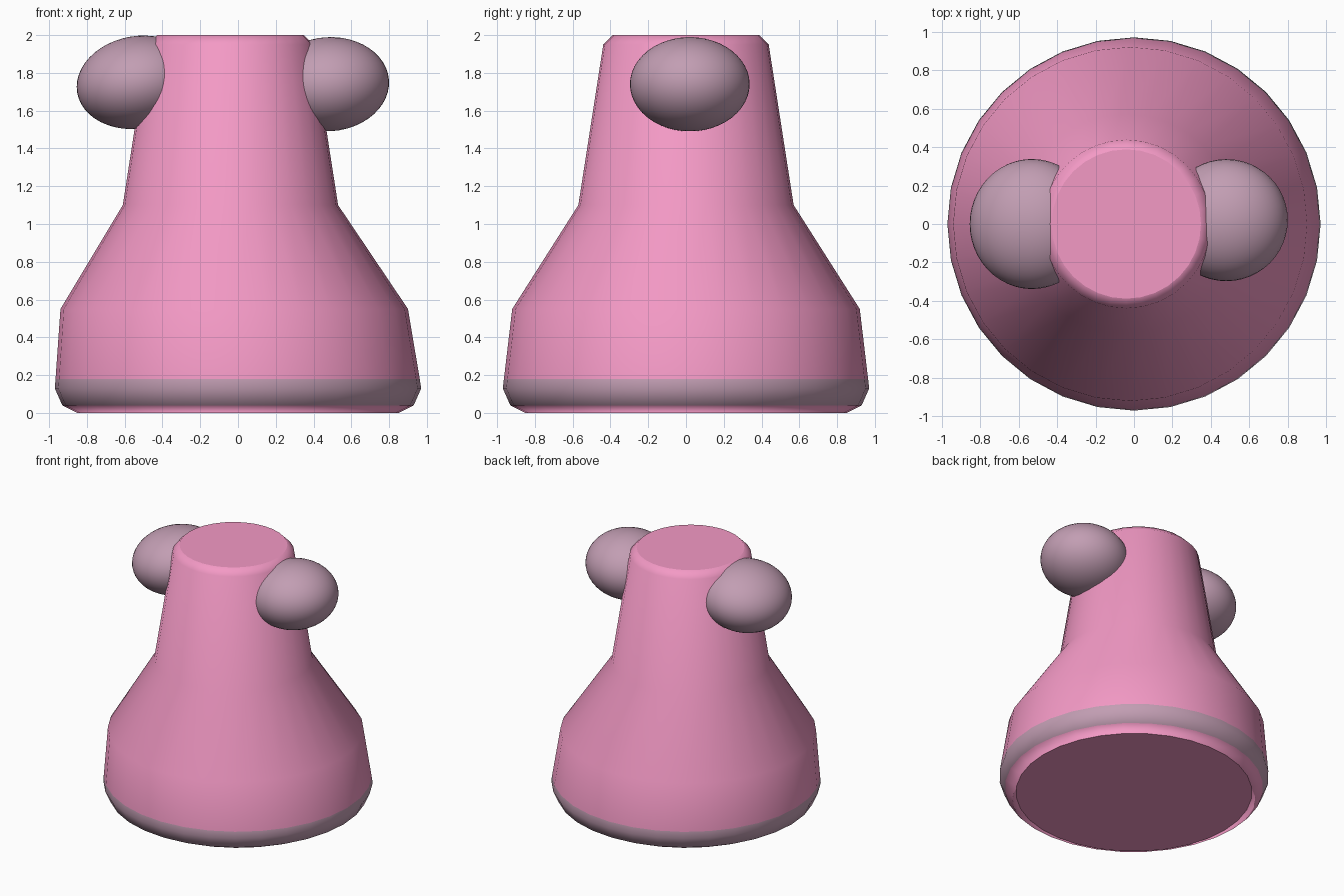
import bpy, bmesh
from math import cos, sin, tau

if "Cube" in bpy.data.objects:
    bpy.data.objects.remove(bpy.data.objects["Cube"])


def material(name, rgb):
    m = bpy.data.materials.new(name)
    m.diffuse_color = (*rgb, 1)
    m.use_nodes = True
    m.node_tree.nodes["Principled BSDF"].inputs["Base Color"].default_value = m.diffuse_color
    return m


pink = material("pink", (0.90, 0.32, 0.56))
mauve = material("mauve", (0.54, 0.34, 0.45))

# Body: stacked rings (radius, height, sideways drift of the centre)
SIDES = 32
rings = [(0.85, 0.0, 0.0), (0.93, 0.04, 0.0), (0.97, 0.13, 0.0),
         (0.964, 0.18, -0.002), (0.92, 0.55, -0.02), (0.57, 1.10, -0.04),
         (0.438, 1.95, -0.04), (0.388, 2.0, -0.04)]
bm = bmesh.new()
loops = [[bm.verts.new((cx + r * cos(tau * i / SIDES), r * sin(tau * i / SIDES), z))
          for i in range(SIDES)] for r, z, cx in rings]
for level, (low, high) in enumerate(zip(loops, loops[1:])):
    for i in range(SIDES):
        j = (i + 1) % SIDES
        face = bm.faces.new((low[i], low[j], high[j], high[i]))
        face.material_index = 1 if level in (1, 2) else 0   # base band
caps = [bm.faces.new(loops[0][::-1]), bm.faces.new(loops[-1])]
# Inset the caps so their centres stay flat under smooth shading
bmesh.ops.inset_individual(bm, faces=caps, thickness=0.03)
for face in bm.faces:
    face.smooth = True
mesh = bpy.data.meshes.new("body")
bm.to_mesh(mesh)
bm.free()
mesh.materials.append(pink)
mesh.materials.append(mauve)
bpy.context.collection.objects.link(bpy.data.objects.new("body", mesh))


# Side knobs: slightly tilted ellipsoids sunk into the neck
def knob(name, centre, radii, tilt):
    bpy.ops.mesh.primitive_uv_sphere_add(segments=48, ring_count=24, radius=1,
                                         location=centre, rotation=(0, tilt, 0))
    ob = bpy.context.object
    ob.name = name
    ob.scale = radii
    ob.data.materials.append(mauve)
    bpy.ops.object.shade_smooth()


knob("left_knob", (-0.53, 0.0, 1.75), (0.326, 0.338, 0.245), -0.17)
knob("right_knob", (0.48, 0.02, 1.74), (0.32, 0.317, 0.249), -0.07)
